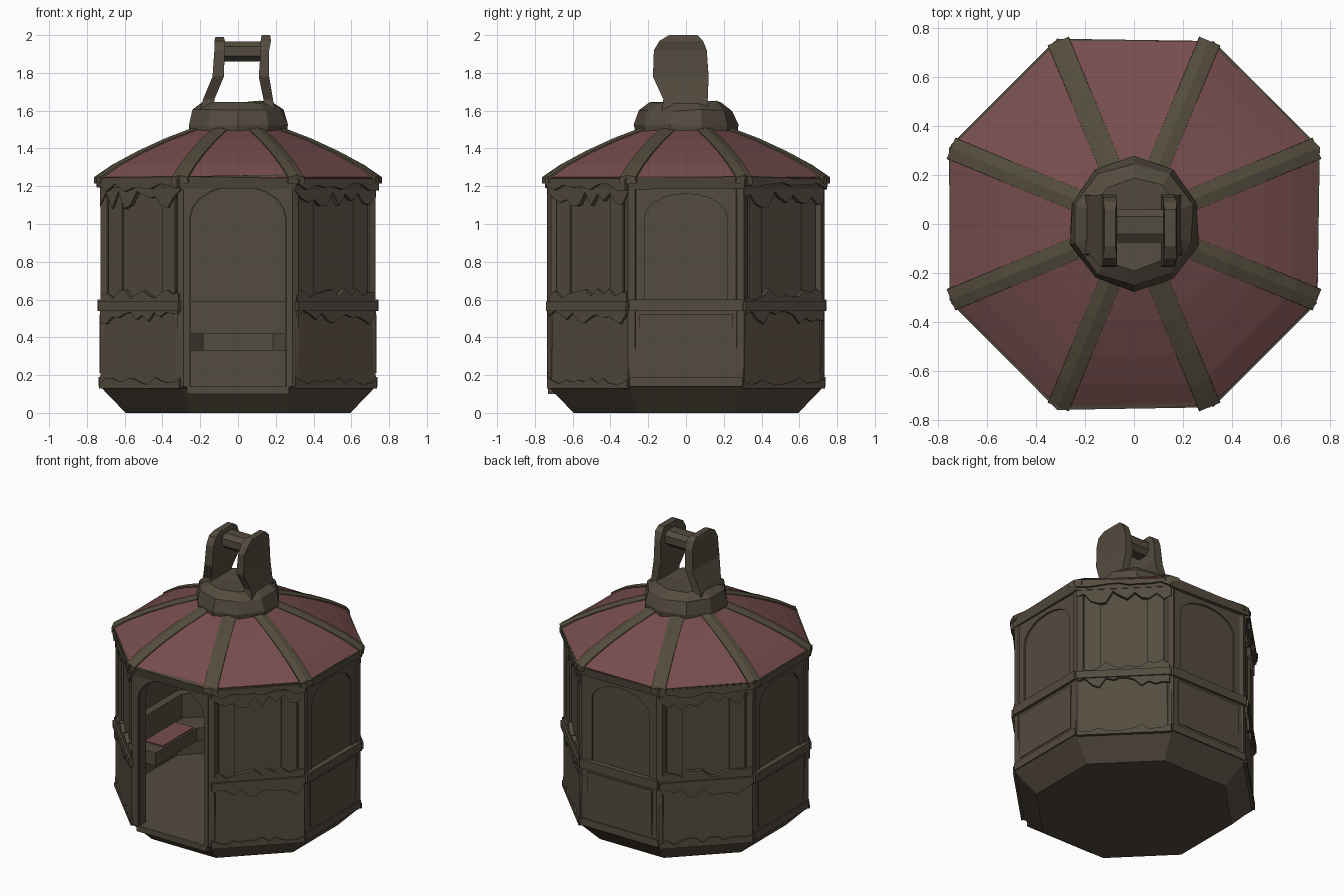
import bpy, bmesh, math, random
from mathutils import Vector

random.seed(4)
cube = bpy.data.objects.get("Cube")
if cube:
    bpy.data.objects.remove(cube, do_unlink=True)


def material(name, rgb):
    m = bpy.data.materials.new(name)
    m.use_nodes = True
    m.diffuse_color = (*rgb, 1)
    m.node_tree.nodes["Principled BSDF"].inputs["Base Color"].default_value = (*rgb, 1)
    return m


BROWN = material("weathered brown", (0.088, 0.070, 0.049))
OLIVE = material("olive rib", (0.088, 0.074, 0.046))
RED = material("faded red", (0.185, 0.074, 0.076))

FRONT = 6                       # sides are numbered anticlockwise from +x
CARDINALS, DIAGONALS = (0, 2, 4), (1, 3, 5, 7)


def finish(name, bm, mat):
    bmesh.ops.recalc_face_normals(bm, faces=bm.faces)
    mesh = bpy.data.meshes.new(name)
    bm.to_mesh(mesh)
    bm.free()
    mesh.materials.append(mat)
    ob = bpy.data.objects.new(name, mesh)
    bpy.context.collection.objects.link(ob)
    return ob


def turned(name, profile, mat, n=8, skip=(), closed=False, jitter=0):
    """Revolve (apothem, z) points into n flat sides; skip holds (row, side)."""
    bm = bmesh.new()
    rings = []
    for a, z in profile:
        if a == 0:
            rings.append([bm.verts.new((0, 0, z))] * n)
            continue
        r = a / math.cos(math.pi / n)
        ring = []
        for j in range(n):
            t = (j - 0.5) * math.tau / n
            d = random.uniform(-jitter, jitter)
            ring.append(bm.verts.new(((r + d) * math.cos(t), (r + d) * math.sin(t), z + d)))
        rings.append(ring)
    if closed:
        rings.append(rings[0])
    for row, (lo, hi) in enumerate(zip(rings, rings[1:])):
        for j in range(n):
            if (row, j) in skip:
                continue
            k = (j + 1) % n
            quad = list(dict.fromkeys((lo[j], lo[k], hi[k], hi[j])))
            bm.faces.new(quad)
    return finish(name, bm, mat)


def plate(name, pts, side, apothem, depth, mat=BROWN):
    """Extrude an outline of (across, z) points on one side of the cabin."""
    t = side * math.pi / 4
    out, along = Vector((math.cos(t), math.sin(t), 0)), Vector((-math.sin(t), math.cos(t), 0))
    bm = bmesh.new()
    outer, inner = [[bm.verts.new(out * a + along * u + Vector((0, 0, z))) for u, z in pts]
                    for a in (apothem, apothem - depth)]
    bm.faces.new(outer)
    bm.faces.new(inner[::-1])
    for i in range(len(pts)):
        bm.faces.new((outer[i - 1], inner[i - 1], inner[i], outer[i]))
    return finish(name, bm, mat)


def rect(w, z0, z1, mid=0):
    return [(mid - w, z0), (mid + w, z0), (mid + w, z1), (mid - w, z1)]


def arch_frame(w, hole, z0, z1, spring, rise):
    arc = [(hole * math.cos(i * math.pi / 10), spring + rise * math.sin(i * math.pi / 10))
           for i in range(11)]
    return [(-w, z0), (-w, z1), (w, z1), (w, z0), (hole, z0), *arc, (-hole, z0)]


def ragged(w, straight, lo, hi, steps=13):
    edge = [(w - 2 * w * i / steps, random.uniform(lo, hi)) for i in range(steps + 1)]
    return [(-w, straight), (w, straight)] + edge


def loft(name, rows, mat):
    """Join rectangles given as z, x0, x1, y0, y1."""
    bm = bmesh.new()
    rings = [[bm.verts.new((x, y, z)) for x, y in ((a, c), (b, c), (b, d), (a, d))]
             for z, a, b, c, d in rows]
    bm.faces.new(rings[0])
    bm.faces.new(rings[-1])
    for lo, hi in zip(rings, rings[1:]):
        for i in range(4):
            bm.faces.new((lo[i - 1], lo[i], hi[i], hi[i - 1]))
    return finish(name, bm, mat)


# Hollow cabin, left open on the front side
shell = [(0, 0), (0.595, 0), (0.73, 0.14), (0.725, 0.54), (0.708, 0.6), (0.708, 1.22),
         (0.66, 1.22), (0.66, 0.14), (0, 0.14)]
turned("cabin_shell", shell, BROWN, skip={(row, FRONT) for row in range(2, 7)})

# Door wall, raised door surround and sill
plate("door_wall", arch_frame(0.3, 0.25, 0.13, 1.22, 1.03, 0.17), FRONT, 0.722, 0.07)
plate("door_surround", arch_frame(0.285, 0.255, 0.14, 1.225, 1.03, 0.175), FRONT, 0.735, 0.03)
plate("door_sill", rect(0.27, 0.1, 0.14), FRONT, 0.73, 0.08)

# Clean panelled sides
for s in CARDINALS:
    plate("window_frame", arch_frame(0.29, 0.22, 0.6, 1.22, 1.03, 0.13), s, 0.72, 0.03)
    plate("middle_rail", rect(0.3, 0.54, 0.6), s, 0.745, 0.05)
    plate("lower_panel", rect(0.25, 0.21, 0.52), s, 0.734, 0.02)
    plate("bottom_rail", rect(0.3, 0.14, 0.19), s, 0.738, 0.03)

# Ragged, draped sides
for s in DIAGONALS:
    plate("top_drape", ragged(0.3, 1.22, 1.08, 1.18), s, 0.735, 0.04)
    plate("middle_band", rect(0.3, 0.54, 0.59), s, 0.75, 0.05)
    plate("middle_fringe", ragged(0.29, 0.55, 0.47, 0.54), s, 0.742, 0.03)
    plate("middle_frill", ragged(0.29, 0.58, 0.6, 0.66), s, 0.735, 0.04)
    plate("bottom_frill", ragged(0.3, 0.13, 0.15, 0.19), s, 0.74, 0.03)
    for mid in (-0.2, 0.2):
        plate("curtain_fold", rect(0.05, 0.6, 1.2, mid), s, 0.72, 0.03)

# Corner posts
for j in range(8):
    t = (j - 0.5) * math.pi / 4
    bm = bmesh.new()
    bmesh.ops.create_cone(bm, cap_ends=True, segments=6, radius1=0.038, radius2=0.038, depth=1.08)
    for v in bm.verts:
        v.co += Vector((0.752 * math.cos(t), 0.752 * math.sin(t), 0.68))
    finish("corner_post", bm, BROWN)

# Seats around the inside, with back rests and cushions
for s in range(5):
    seat = [(-0.27, 0.33), (0.27, 0.33), (0.27, 0.42), (-0.27, 0.42)]
    plate("bench_seat", seat, s, 0.665, 0.22)
    plate("bench_back", rect(0.27, 0.42, 0.59), s, 0.665, 0.06)
for s in (0, 4):
    plate("seat_cushion", rect(0.17, 0.42, 0.428), s, 0.6, 0.14, RED)

# Roof, eave and ribs along its ridges
slope = [(0.745, 1.25), (0.65, 1.315), (0.53, 1.38), (0.39, 1.445), (0.22, 1.51)]
turned("roof", [(0, 1.21), (0.735, 1.21)] + slope + [(0, 1.52)], RED)
turned("eave", [(0.70, 1.19), (0.742, 1.19), (0.75, 1.245), (0.72, 1.255)], BROWN,
       closed=True, jitter=0.008)
for s in DIAGONALS:
    plate("eave_fringe", ragged(0.3, 1.24, 1.17, 1.22, 9), s, 0.755, 0.03)
for j in range(8):
    t = (j - 0.5) * math.pi / 4
    out, along = Vector((math.cos(t), math.sin(t), 0)), Vector((-math.sin(t), math.cos(t), 0))
    bm = bmesh.new()
    rings = []
    for a, z in slope:
        base = out * (a / math.cos(math.pi / 8))
        rings.append([bm.verts.new(base + along * u + Vector((0, 0, z + h)))
                      for u, h in ((-0.047, -0.035), (-0.045, -0.002), (0, 0.007),
                                   (0.045, -0.002), (0.047, -0.035))])
    for lo, hi in zip(rings, rings[1:]):
        for i in range(5):
            bm.faces.new((lo[i - 1], lo[i], hi[i], hi[i - 1]))
    bm.faces.new(rings[0])
    bm.faces.new(rings[-1])
    finish("roof_rib", bm, OLIVE)

# Collar and hanging bracket on top
turned("collar", [(0, 1.45), (0.25, 1.45), (0.258, 1.52), (0.235, 1.6), (0.18, 1.645), (0, 1.63)],
       BROWN, n=10, jitter=0.008)
loft("right_bracket", [(1.58, -0.21, -0.13, -0.13, 0.12), (1.66, -0.185, -0.125, -0.12, 0.115),
                       (1.78, -0.135, -0.075, -0.175, 0.12), (1.92, -0.125, -0.07, -0.17, 0.11),
                       (1.97, -0.125, -0.07, -0.14, 0.09), (1.99, -0.12, -0.075, -0.09, 0.06)], BROWN)
loft("left_bracket", [(1.58, 0.135, 0.2, -0.13, 0.12), (1.66, 0.135, 0.185, -0.12, 0.115),
                      (1.78, 0.11, 0.165, -0.175, 0.12), (1.92, 0.12, 0.165, -0.17, 0.11),
                      (1.97, 0.12, 0.175, -0.14, 0.09), (2.0, 0.125, 0.17, -0.09, 0.06)], BROWN)
loft("cross_bar", [(1.86, -0.09, 0.13, -0.04, 0.03), (1.89, -0.09, 0.13, -0.075, 0.06),
                   (1.94, -0.09, 0.13, -0.075, 0.06), (1.965, -0.09, 0.13, -0.04, 0.03)], BROWN)
